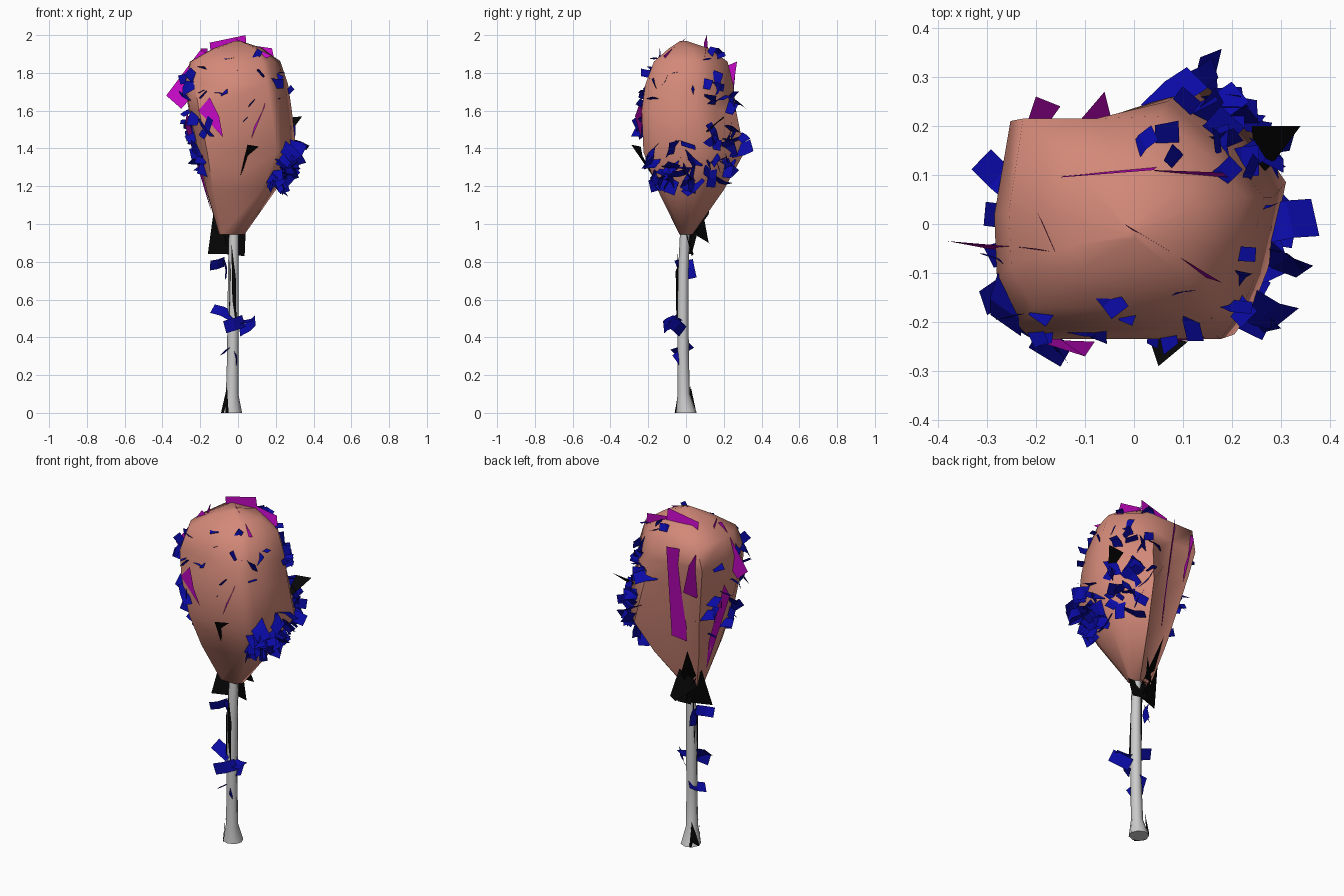
import bpy, math, random
from mathutils import Vector
from mathutils.bvhtree import BVHTree

random.seed(7)


def material(name, rgb):
    m = bpy.data.materials.new(name)
    m.diffuse_color = (*rgb, 1)
    return m


PINK = material("crown_pink", (0.65, 0.25, 0.19))
BLUE = material("leaf_blue", (0.003, 0.003, 0.38))
MAGENTA = material("leaf_magenta", (0.6, 0.003, 0.6))
BLACK = material("leaf_black", (0.002, 0.002, 0.002))


def make(name, verts, faces, mat=None, smooth=None):
    me = bpy.data.meshes.new(name)
    me.from_pydata([tuple(v) for v in verts], [], faces)
    me.update()
    if mat:
        me.materials.append(mat)
    if smooth:
        me.shade_smooth()
        me.set_sharp_from_angle(angle=math.radians(smooth))
    ob = bpy.data.objects.new(name, me)
    bpy.context.collection.objects.link(ob)
    return ob


def loft(rings):
    n = len(rings[0])
    verts = [p for r in rings for p in r]
    faces = [tuple(range(n))[::-1]]
    for k in range(len(rings) - 1):
        for i in range(n):
            j = (i + 1) % n
            faces.append((k * n + i, k * n + j, (k + 1) * n + j, (k + 1) * n + i))
    faces.append(tuple((len(rings) - 1) * n + i for i in range(n)))
    return verts, faces


# Trunk: eight-sided, slightly leaning, flared foot
def trunk_ring(x, y, z, r):
    return [(x + r * math.cos(math.tau * i / 8), y + r * math.sin(math.tau * i / 8), z) for i in range(8)]


make("trunk", *loft([trunk_ring(*s) for s in (
    (-0.033, 0.002, 0.0, 0.055), (-0.031, -0.012, 0.1, 0.033), (-0.028, -0.015, 0.3, 0.03),
    (-0.026, -0.016, 0.5, 0.03), (-0.025, -0.014, 0.75, 0.028), (-0.022, -0.005, 0.97, 0.026))]), smooth=60)

# Crown: one irregular outline fitted to a box at each level;
# the back left panel leans out towards a high corner
OUTLINE = [(0.1, 0.0), (0.8, 0.0), (0.87, 0.1), (0.93, 0.25), (1.0, 0.58), (0.86, 0.78),
           (0.64, 1.0), (0.37, None), (0.06, None), (0.0, 0.5), (0.01, 0.22)]
LEVELS = [  # z, x range, y range, back left panel y
    (0.945, -0.10, 0.035, -0.035, 0.035, 0.03), (1.18, -0.17, 0.2, -0.15, 0.2, 0.09),
    (1.38, -0.215, 0.31, -0.225, 0.31, 0.14), (1.6, -0.26, 0.285, -0.235, 0.265, 0.185),
    (1.74, -0.285, 0.265, -0.215, 0.25, 0.21), (1.86, -0.255, 0.225, -0.17, 0.22, 0.215),
    (1.93, -0.13, 0.13, -0.09, 0.12, 0.11), (1.97, -0.015, 0.01, -0.03, 0.0, -0.005)]
verts, faces = loft([[(x0 + u * (x1 - x0), panel if v is None else y0 + v * (y1 - y0), z) for u, v in OUTLINE]
                     for z, x0, x1, y0, y1, panel in LEVELS])
make("crown", verts, faces, PINK, 60)
surface = BVHTree.FromPolygons(verts, faces)

# Blue leaves: bent cards poking out of the crown surface
leaf_v, leaf_f = [], []


def leaf(center, normal, length, width):
    n = (normal + Vector([random.uniform(-0.9, 0.9) for _ in range(3)])).normalized()
    side = n.cross(Vector([random.uniform(-1, 1) for _ in range(3)])).normalized()
    up = n.cross(side)
    k = len(leaf_v)
    for a, bend in ((-0.5, 0), (0.05, 0.15), (0.5, 0)):
        for s in (-0.5, 0.5):
            leaf_v.append(center + n * a * length + side * s * width + up * bend * width)
    leaf_f.extend([(k, k + 1, k + 3, k + 2), (k + 2, k + 3, k + 5, k + 4)])


def crown_leaf(origin, direction, size, lift=0.005):
    p, n, _, _ = surface.ray_cast(Vector(origin), Vector(direction))
    leaf(p + n * lift, n, size, size * random.uniform(0.45, 0.7))


def scatter(count, a0, a1, z0, z1, size, lift=0.0):
    for _ in range(count):
        a = math.radians(random.uniform(a0, a1))
        crown_leaf((0, 0, random.uniform(z0, z1)), (math.cos(a), math.sin(a), 0),
                   size * random.uniform(0.75, 1.2), lift)


scatter(30, -42, 12, 1.2, 1.42, 0.11, 0.02)
scatter(22, 20, 68, 1.22, 1.5, 0.11, 0.015)
scatter(12, 20, 75, 1.6, 1.9, 0.11)
scatter(6, -60, 10, 1.65, 1.86, 0.08)
scatter(20, 150, 220, 1.25, 1.8, 0.11)
scatter(8, 225, 290, 1.5, 1.85, 0.07, -0.01)
for x, y in ((0.02, 0.16), (0.08, 0.13), (-0.05, -0.15), (0.1, -0.14), (0.18, 0.1)):
    crown_leaf((x, y, 1.5), (0, 0, 1), 0.07)
for s in (0, 1):
    leaf(Vector((-0.17, -0.25, 1.51)), Vector((s, -0.3, 1 - s)), 0.12, 0.05)

# Blue leaves on the trunk
for x, y, z, s in ((-0.11, -0.02, 0.79, 0.1), (-0.07, 0.02, 0.76, 0.1), (-0.08, -0.03, 0.53, 0.12),
                   (0.02, -0.05, 0.49, 0.12), (0.05, -0.05, 0.46, 0.12), (-0.02, -0.09, 0.47, 0.12),
                   (-0.06, -0.02, 0.34, 0.11), (-0.02, -0.03, 0.28, 0.09)):
    leaf(Vector((x, y, z)), Vector((x + 0.03, y, 0.02)).normalized(), s, s * 0.55)
make("blue_leaves", leaf_v, leaf_f, BLUE)


# Large single cards given by their corners
def cards(name, polys, mat):
    vs, fs = [], []
    for p in polys:
        fs.append(tuple(range(len(vs), len(vs) + len(p))))
        vs += p
    make(name, vs, fs, mat)


cards("magenta_leaves_top", [
    [(-0.38, -0.035, 1.68), (-0.2, -0.05, 1.92), (-0.08, -0.075, 1.86), (-0.3, -0.05, 1.61)],
    [(-0.15, 0.095, 1.96), (0.04, 0.11, 2.0), (0.05, 0.12, 1.88), (-0.14, 0.1, 1.86)],
    [(0.04, 0.11, 1.95), (0.18, 0.105, 1.93), (0.2, 0.09, 1.83), (0.06, 0.1, 1.85)],
    [(-0.2, 0.03, 1.93), (-0.16, -0.06, 1.93), (-0.17, -0.03, 1.85)],
    [(-0.02, 0.0, 1.985), (0.18, -0.12, 1.89), (0.12, -0.1, 1.87)]], MAGENTA)
cards("magenta_leaves_side", [
    [(-0.21, -0.235, 1.6), (-0.15, -0.235, 1.67), (-0.1, -0.27, 1.57), (-0.08, -0.24, 1.46)],
    [(0.16, -0.19, 1.78), (0.14, -0.235, 1.62), (0.07, -0.24, 1.45), (0.11, -0.22, 1.6)],
    [(-0.06, 0.27, 1.86), (-0.12, 0.2, 1.83), (-0.09, 0.12, 1.25), (-0.04, 0.19, 1.3)],
    [(-0.2, 0.26, 1.78), (-0.22, 0.2, 1.85), (-0.2, 0.17, 1.55), (-0.15, 0.24, 1.6)],
    [(-0.27, 0.03, 1.6), (-0.28, -0.01, 1.52), (-0.14, 0.01, 1.06), (-0.19, 0.06, 1.25)]], MAGENTA)
cards("black_leaves", [
    [(-0.13, 0.04, 1.06), (-0.16, -0.02, 0.84), (-0.02, 0.03, 0.84), (-0.06, 0.06, 0.95)],
    [(-0.11, 0.02, 0.96), (-0.03, 0.14, 0.89), (0.02, 0.12, 0.9), (-0.02, 0.09, 1.06)],
    [(-0.07, 0.01, 0.95), (-0.06, 0.04, 0.84), (0.035, 0.03, 0.83), (0.04, 0.0, 0.95)],
    [(-0.1, 0.13, 1.2), (-0.05, 0.12, 1.05), (-0.03, 0.02, 0.92), (-0.1, 0.03, 0.98)],
    [(0.0, -0.14, 1.2), (0.05, -0.29, 1.42), (0.11, -0.24, 1.41), (0.05, -0.23, 1.36)],
    [(0.25, 0.09, 1.48), (0.24, 0.2, 1.56), (0.34, 0.2, 1.57), (0.28, 0.12, 1.49)]], BLACK)

# Dark bark slivers along the trunk
cards("bark_slivers", [
    [(-0.035, -0.045, 0.9), (-0.012, -0.045, 0.72), (-0.008, -0.055, 0.45), (-0.03, -0.05, 0.6)],
    [(-0.05, 0.01, 0.9), (-0.04, -0.055, 0.75), (-0.045, -0.05, 0.5), (-0.055, 0.0, 0.6)],
    [(-0.09, -0.01, 0.0), (-0.05, -0.06, 0.0), (-0.058, -0.035, 0.14)],
    [(-0.09, 0.0, 0.0), (-0.06, 0.055, 0.0), (-0.055, 0.025, 0.14)]], BLACK)
